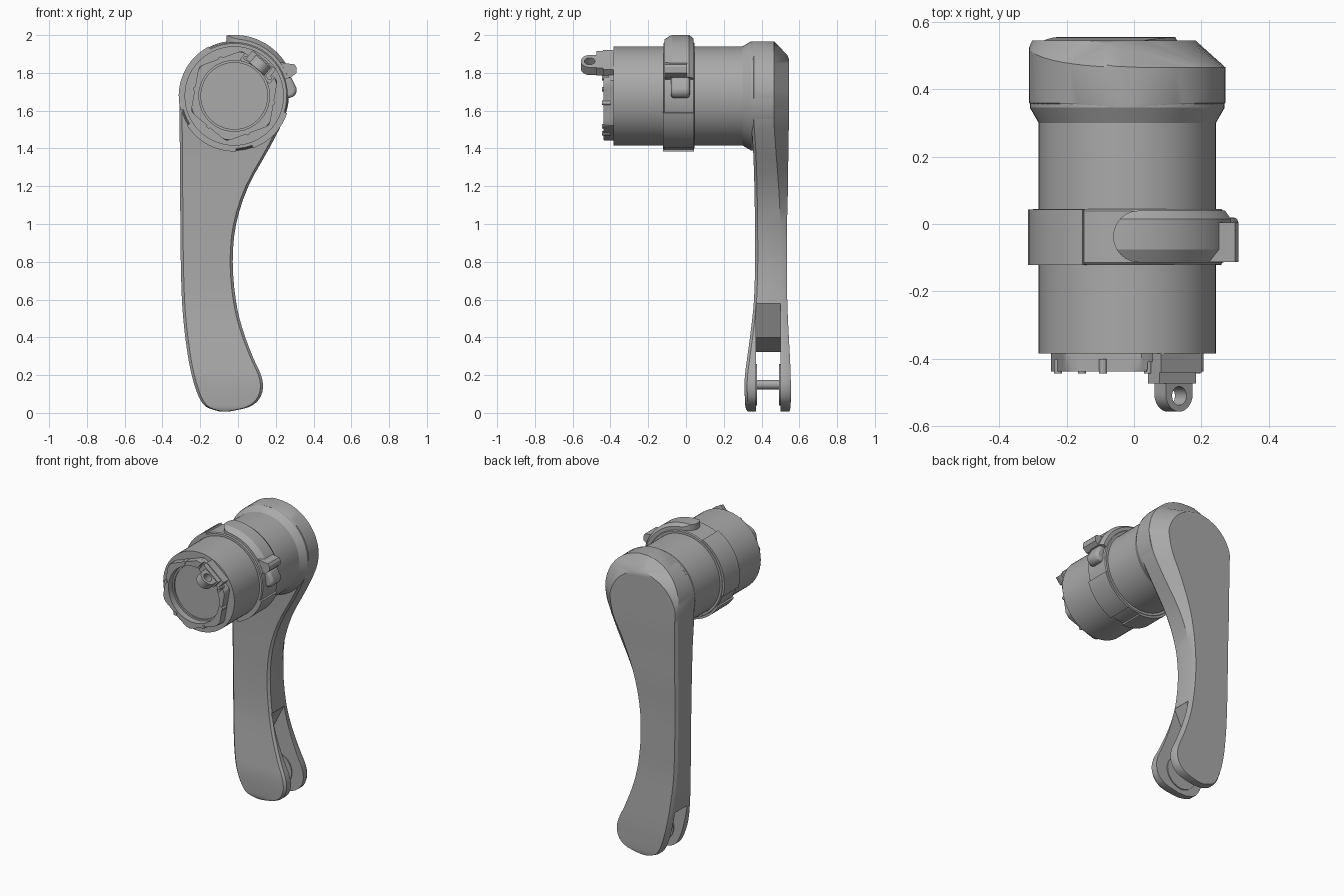
import bpy, bmesh
from math import sin, cos, radians, sqrt
from mathutils import Matrix, Vector

if "Cube" in bpy.data.objects:
    bpy.data.objects.remove(bpy.data.objects["Cube"])

grey = bpy.data.materials.new("plain grey")
grey.use_nodes = True
grey.diffuse_color = (0.4, 0.4, 0.4, 1)
grey.node_tree.nodes["Principled BSDF"].inputs["Base Color"].default_value = (0.4, 0.4, 0.4, 1)

CX, CZ = -0.02, 1.678          # axis of the barrel
parts = []


def finish(name, bm):
    bmesh.ops.remove_doubles(bm, verts=bm.verts, dist=1e-5)
    bmesh.ops.recalc_face_normals(bm, faces=bm.faces)
    mesh = bpy.data.meshes.new(name)
    bm.to_mesh(mesh)
    bm.free()
    mesh.materials.append(grey)
    obj = bpy.data.objects.new(name, mesh)
    bpy.context.collection.objects.link(obj)
    parts.append(obj)
    return obj


def loft(name, rings, wrap=False):
    """Skin closed rings of points, capped unless they wrap around."""
    bm = bmesh.new()
    loops = [[bm.verts.new(p) for p in ring] for ring in rings]
    n = len(loops[0])
    pairs = list(zip(loops, loops[1:])) + ([(loops[-1], loops[0])] if wrap else [])
    for a, b in pairs:
        for i in range(n):
            j = (i + 1) % n
            if (a[i].co - b[i].co).length > 1e-7 or (a[j].co - b[j].co).length > 1e-7:
                bm.faces.new((a[i], a[j], b[j], b[i]))
    if not wrap:
        bm.faces.new(loops[0])
        bm.faces.new(loops[-1])
    return finish(name, bm)


def lathe(name, profile, start=0, stop=360, steps=56, centre=(CX, CZ), shape=None):
    """Turn a closed (radius, y) profile about the y direction."""
    full = stop - start == 360
    rings = []
    for k in range(steps if full else steps + 1):
        deg = start + (stop - start) * k / steps
        a = radians(deg)
        ring = []
        for r, y in profile:
            r = shape(r, deg) if shape else r
            ring.append((centre[0] + r * cos(a), y, centre[1] + r * sin(a)))
        rings.append(ring)
    return loft(name, rings, full)


def extrude(name, points, d0, d1, u=(1, 0, 0), v=(0, 0, 1), w=(0, 1, 0), origin=(0, 0, 0)):
    u, v, w, o = Vector(u), Vector(v), Vector(w), Vector(origin)
    return loft(name, [[o + u * p + v * q + w * d for p, q in points] for d in (d0, d1)])


def boolean(obj, cutter, operation="DIFFERENCE"):
    mod = obj.modifiers.new("cut", "BOOLEAN")
    mod.object, mod.operation, mod.solver = cutter, operation, "EXACT"
    bpy.context.view_layer.update()
    result = obj.evaluated_get(bpy.context.evaluated_depsgraph_get())
    mesh = bpy.data.meshes.new_from_object(result)
    obj.modifiers.clear()
    obj.data = mesh
    parts.remove(cutter)
    bpy.data.objects.remove(cutter)


def rect(r0, r1, y0, y1):
    return [(r0, y0), (r1, y0), (r1, y1), (r0, y1)]


# Arm stations: height, left, right, front, side edge, back, back inset
STATIONS = [
    (0.008, -0.10, -0.04, 0.325, 0.540, 0.548, 0.01),
    (0.03, -0.165, 0.055, 0.315, 0.538, 0.553, 0.01),
    (0.07, -0.20, 0.11, 0.312, 0.536, 0.555, 0.01),
    (0.13, -0.225, 0.132, 0.31, 0.535, 0.555, 0.01),
    (0.20, -0.245, 0.122, 0.312, 0.532, 0.554, 0.01),
    (0.30, -0.265, 0.077, 0.325, 0.525, 0.55, 0.01),
    (0.45, -0.285, 0.022, 0.345, 0.515, 0.542, 0.01),
    (0.60, -0.297, -0.012, 0.36, 0.507, 0.536, 0.01),
    (0.80, -0.303, -0.028, 0.366, 0.503, 0.535, 0.012),
    (1.00, -0.305, -0.010, 0.365, 0.50, 0.535, 0.02),
    (1.20, -0.307, 0.055, 0.362, 0.49, 0.54, 0.045),
    (1.40, -0.308, 0.165, 0.355, 0.475, 0.542, 0.08),
    (1.55, -0.31, 0.24, 0.345, 0.465, 0.545, 0.083),
    (CZ, -0.311, 0.271, 0.345, 0.465, 0.545, 0.089),
]


def smooth_stations():
    """Catmull-Rom spline through the stations."""
    pts = [Vector(s) for s in STATIONS]
    for i in range(len(pts) - 1):
        a, b = pts[max(i - 1, 0)], pts[i]
        c, d = pts[i + 1], pts[min(i + 2, len(pts) - 1)]
        for t in (0, 0.33, 0.67):
            yield (b * 2 + (c - a) * t + (a * 2 - b * 5 + c * 4 - d) * t ** 2
                   + (b * 3 - a - c * 3 + d) * t ** 3) / 2


def section(z, left, right, front, side, side_left, back, back_left, back_right):
    rim = min(0.014, (right - left) / 4)
    return [(left + rim, front, z), (right - rim, front, z), (right, front + rim, z),
            (right, side, z), (back_right, back, z), (back_left, back, z),
            (left, side_left, z), (left, front + rim, z)]


rings = [section(z, l, r, f, s, b - 0.02, b, l + 0.012, r - inset)
         for z, l, r, f, s, b, inset in smooth_stations()]
for k in range(15):            # rounded head of the arm
    a = radians(6 * k)
    z, half = CZ + 0.291 * sin(a), max(0.291 * cos(a), 0.02)
    flat = sqrt(max(0.245 ** 2 - (z - 1.64) ** 2, 0.0004))
    back = 0.545 - 0.08 * max(0, z - 1.885) / 0.085
    rings.append(section(z, CX - half, CX + half, 0.345, 0.465, 0.525 - 0.06 * sin(a), back,
                         max(-0.06 - flat, CX - half), min(-0.06 + flat, CX + half)))
arm = loft("arm", rings)

# Forked foot with axle and bosses
slot = extrude("slot_cutter", [(-0.4, 0.26), (-0.1, 0.4), (-0.01, 0.58), (0.3, 0.58),
                               (0.3, -0.1), (-0.4, -0.1)], 0.37, 0.5)
boolean(arm, slot)
FOOT = (-0.06, 0.15)
lathe("axle", rect(0, 0.025, 0.36, 0.51), steps=24, centre=FOOT)
for side, y in (("front", 0.365), ("back", 0.493)):
    lathe(side + "_boss", rect(0, 0.11, y, y + 0.012), steps=40, centre=FOOT)

# Barrel and the flared shoulder where it joins the arm
lathe("barrel", rect(0, 0.263, -0.385, 0.32))
lathe("shoulder", [(0, 0.28), (0.263, 0.3), (0.289, 0.345), (0.289, 0.465), (0, 0.465)])

# Collar band with raised pads
lathe("collar", [(0.25, -0.12), (0.278, -0.12), (0.284, -0.114), (0.284, 0.039),
                 (0.278, 0.045), (0.25, 0.045)])
for i, (start, stop) in enumerate(((117, 195), (212, 272), (290, 342))):
    lathe("collar_pad_%d" % i, rect(0.25, 0.294, -0.121, 0.043), start, stop, 14)

# Clip lever over the collar, with a rounded end
clip = lathe("clip", [(0.26, -0.115), (0.3, -0.115), (0.323, -0.075), (0.323, 0.015),
                      (0.305, 0.04), (0.26, 0.04)], 18, 104, 24)
ends = [(0.015 + 0.077 * cos(radians(a)), -0.037 + 0.077 * sin(radians(a)))
        for a in range(90, 271, 15)]
outline = extrude("clip_outline", ends + [(0.32, -0.114), (0.32, 0), (0.27, 0.04)],
                  1.5, 2.1, v=(0, 1, 0), w=(0, 0, 1))
boolean(clip, outline, "INTERSECT")
extrude("clip_tip", [(0.2, 1.86), (0.26, 1.85), (0.3, 1.845), (0.31, 1.83), (0.31, 1.8),
                     (0.28, 1.775), (0.22, 1.77)], -0.113, 0.005)
hook = extrude("clip_hook", [(0.22, 1.79), (0.28, 1.78), (0.31, 1.72), (0.31, 1.69),
                             (0.285, 1.667), (0.22, 1.667)], -0.08, 0.02)
bevel = hook.modifiers.new("soft_edges", "BEVEL")
bevel.width, bevel.segments = 0.02, 3


# Six-sided front bezel with a round recess
def six_sided(r, deg):
    if r < 0.2:
        return r
    return min(r, 0.212 / cos(radians((deg - 20) % 60 - 30)))


bezel = lathe("bezel", [(0.187, -0.38), (0.24, -0.38), (0.24, -0.432), (0.234, -0.438),
                        (0.187, -0.438)], steps=72, shape=lambda r, d: six_sided(r, d - 30 + 30))
lathe("recess_rim", rect(0.176, 0.19, -0.395, -0.38), steps=72)

# Lug and eye on the bezel, set along a radial direction
A = radians(50)
radial, tangent = (cos(A), 0, sin(A)), (-sin(A), 0, cos(A))
frame = dict(u=tangent, v=(0, 1, 0), w=radial, origin=(CX, 0, CZ))
boolean(bezel, extrude("bezel_gap", rect(-0.1, 0.1, -0.5, -0.41), 0.17, 0.3, **frame))
extrude("lug", rect(-0.08, 0.08, -0.44, -0.38), 0.185, 0.25, **frame)
extrude("lug_top", rect(-0.06, 0.08, -0.473, -0.43), 0.19, 0.245, **frame)
arch = [(0.052 * cos(radians(a)), -0.505 - 0.052 * sin(radians(a))) for a in range(0, 181, 15)]
eye = extrude("eye", arch + [(-0.052, -0.44), (0.052, -0.44)], 0.187, 0.24, **frame)
hole = [(0.028 * cos(radians(a)), -0.51 + 0.028 * sin(radians(a))) for a in range(0, 360, 20)]
boolean(eye, extrude("eye_hole", hole, 0.1, 0.3, **frame))

# Small bezel screws
for deg in (110, 170, 230, 290, 350, 27, 73):
    a = radians(deg)
    lathe("screw_%d" % deg, rect(0, 0.012, -0.444, -0.4), steps=12,
          centre=(CX + 0.209 * cos(a), CZ + 0.209 * sin(a)))

# Smooth shading with sharp creases
bpy.ops.object.select_all(action="DESELECT")
for obj in parts:
    obj.select_set(True)
bpy.context.view_layer.objects.active = arm
bpy.ops.object.shade_smooth_by_angle(angle=radians(28))
